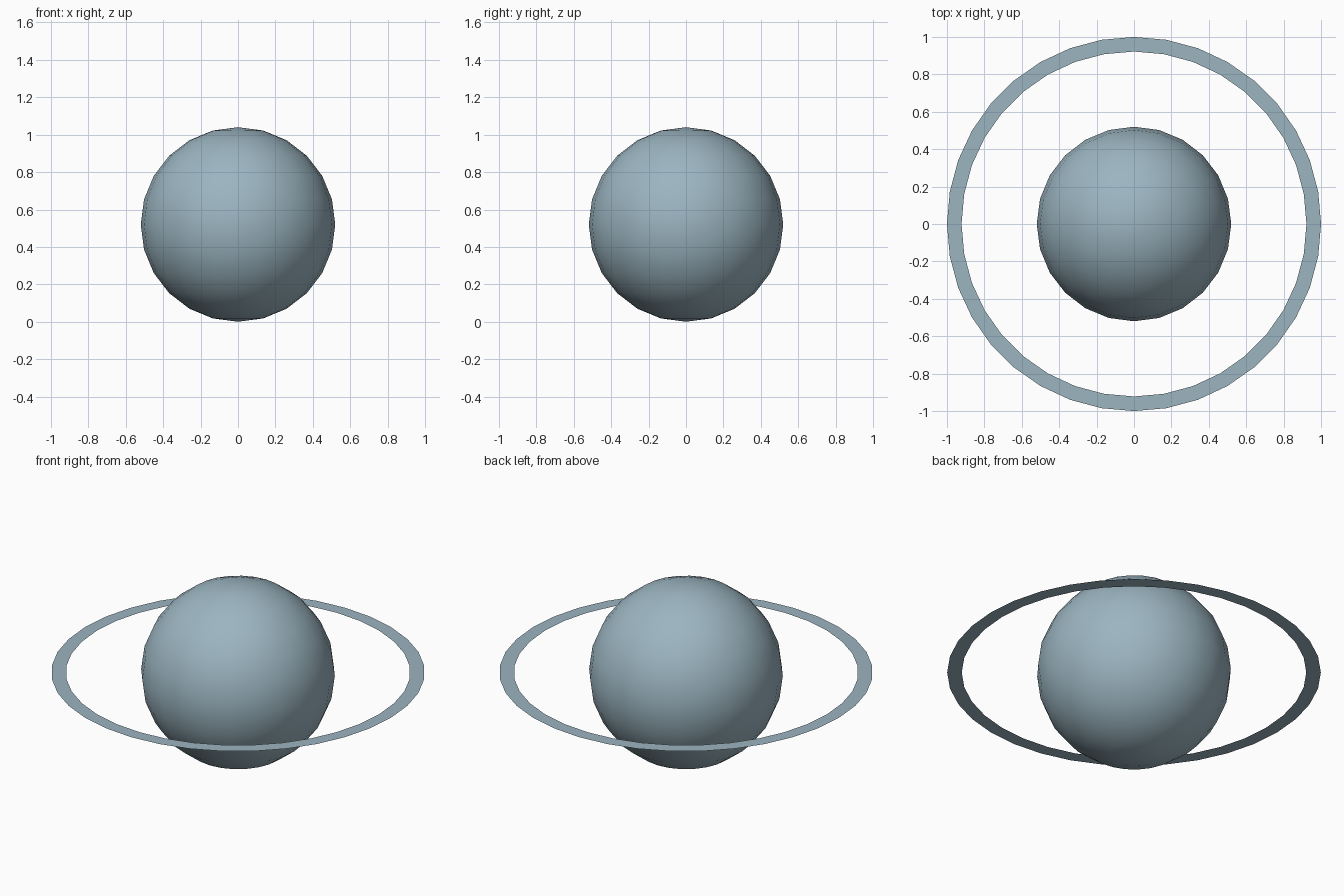
import bpy, bmesh, math

if "Cube" in bpy.data.objects:
    bpy.data.objects.remove(bpy.data.objects["Cube"])

R = 0.52            # globe radius
mat = bpy.data.materials.new("blue grey")
mat.diffuse_color = (0.33, 0.46, 0.53, 1)
mat.use_nodes = True
mat.node_tree.nodes["Principled BSDF"].inputs["Base Color"].default_value = mat.diffuse_color

# Globe resting on the ground, smooth shaded
bpy.ops.mesh.primitive_uv_sphere_add(segments=24, ring_count=12, radius=R, location=(0, 0, R))
globe = bpy.context.object
globe.name = "globe"
globe.data.materials.append(mat)
bpy.ops.object.shade_smooth()

# Thin flat ring around the equator
bm = bmesh.new()
N = 36
loops = [[bm.verts.new((r * math.cos(2 * math.pi * i / N), r * math.sin(2 * math.pi * i / N), R))
          for i in range(N)] for r in (0.922, 1.0)]
for i in range(N):
    j = (i + 1) % N
    bm.faces.new((loops[0][i], loops[1][i], loops[1][j], loops[0][j]))
mesh = bpy.data.meshes.new("ring")
bm.to_mesh(mesh)
bm.free()
mesh.materials.append(mat)
ring = bpy.data.objects.new("ring", mesh)
bpy.context.collection.objects.link(ring)
